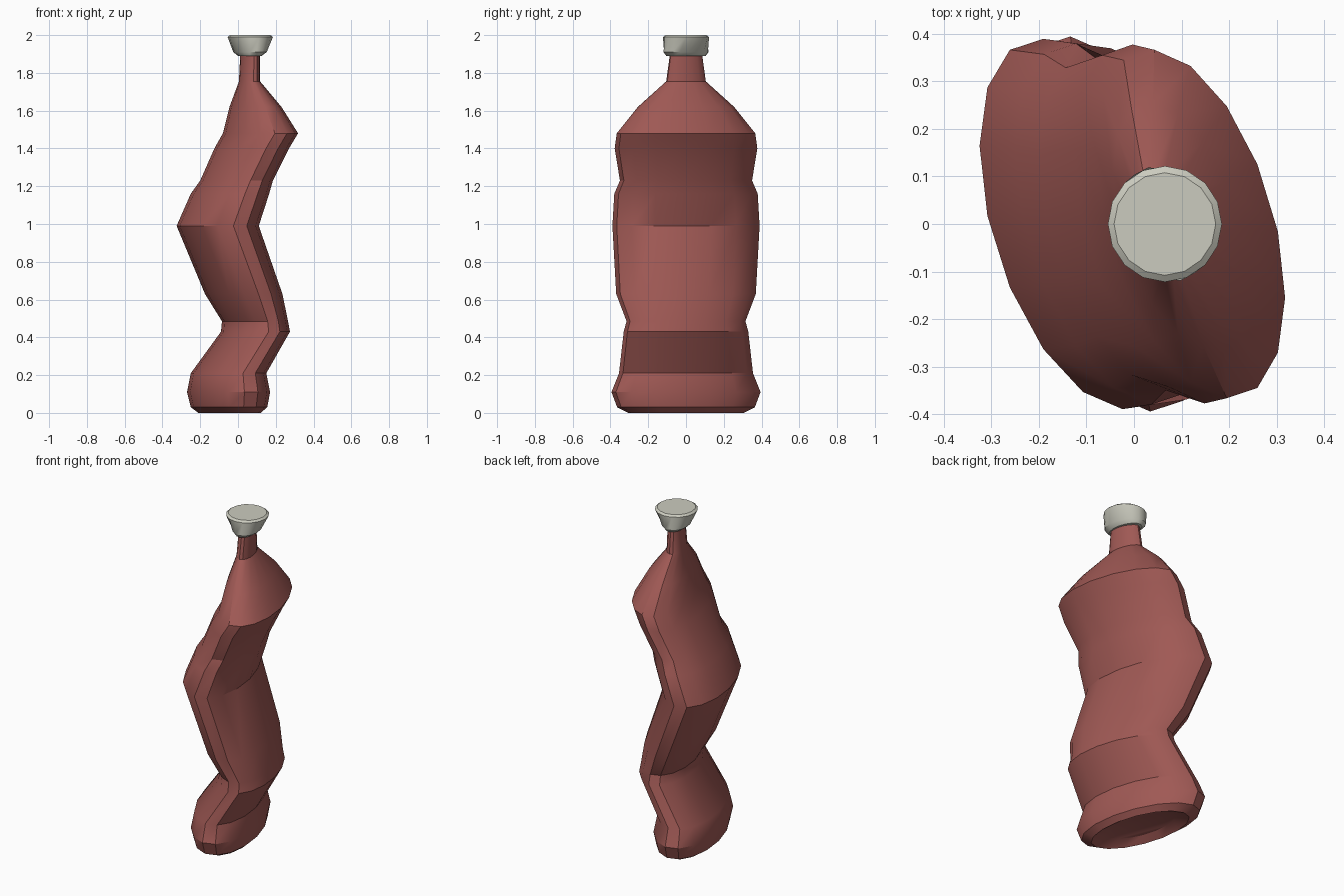
import bpy, bmesh, math

if "Cube" in bpy.data.objects:
    bpy.data.objects.remove(bpy.data.objects["Cube"])

SIDES = 16


def material(name, rgb):
    m = bpy.data.materials.new(name)
    m.diffuse_color = (*rgb, 1)
    m.use_nodes = True
    m.node_tree.nodes["Principled BSDF"].inputs["Base Color"].default_value = m.diffuse_color
    return m


def loft(name, rings, mat):
    """Skin of 16-sided slanted ovals; ring = (z, x_left, x_right, y_half, slant in degrees)."""
    bm = bmesh.new()
    loops = []
    for z, xl, xr, yh, slant in rings:
        cx, xh, s = (xl + xr) / 2, (xr - xl) / 2, math.radians(slant)
        loops.append([bm.verts.new((cx + xh * math.cos(t), yh * math.sin(t - s), z))
                      for t in (2 * math.pi * k / SIDES for k in range(SIDES))])
    for a, b in zip(loops, loops[1:]):
        for k in range(SIDES):
            n = (k + 1) % SIDES
            bm.faces.new((a[k], a[n], b[n], b[k]))
    bm.faces.new(loops[0][::-1])
    bm.faces.new(loops[-1])
    bmesh.ops.recalc_face_normals(bm, faces=bm.faces[:])
    me = bpy.data.meshes.new(name)
    bm.to_mesh(me)
    bm.free()
    me.materials.append(mat)
    ob = bpy.data.objects.new(name, me)
    bpy.context.collection.objects.link(ob)
    bpy.ops.object.select_all(action='DESELECT')
    ob.select_set(True)
    bpy.context.view_layer.objects.active = ob
    bpy.ops.object.shade_smooth_by_angle(angle=math.radians(32))
    return ob


red = material("bottle red", (0.35, 0.10, 0.09))
cream = material("cap cream", (0.60, 0.60, 0.52))

# crushed bottle body: recessed base, zigzag folds, shoulder, neck
S = 25
body = [
    (0.03, -0.16, 0.07, 0.22, S),
    (0.00, -0.21, 0.12, 0.305, S),
    (0.03, -0.25, 0.155, 0.365, S),
    (0.11, -0.27, 0.17, 0.395, S),
    (0.21, -0.25, 0.15, 0.355, S),
    (0.43, -0.09, 0.275, 0.33, S),
    (0.485, -0.085, 0.265, 0.315, S),
    (0.63, -0.175, 0.235, 0.37, S),
    (0.99, -0.325, 0.11, 0.39, S),
    (1.16, -0.25, 0.165, 0.38, S),
    (1.23, -0.20, 0.185, 0.35, S),
    (1.40, -0.125, 0.27, 0.378, S),
    (1.48, -0.08, 0.318, 0.367, S),
    (1.62, -0.045, 0.23, 0.255, S),
    (1.755, 0.005, 0.117, 0.105, S),
    (1.90, 0.012, 0.117, 0.085, S),
]
loft("bottle_body", body, red)

# screw cap, pinched at its lower edge
cap = [
    (1.89, 0.0, 0.125, 0.105, 15),
    (1.91, -0.025, 0.152, 0.12, 15),
    (1.99, -0.055, 0.185, 0.122, 0),
    (2.00, -0.042, 0.172, 0.108, 0),
]
loft("bottle_cap", cap, cream)
